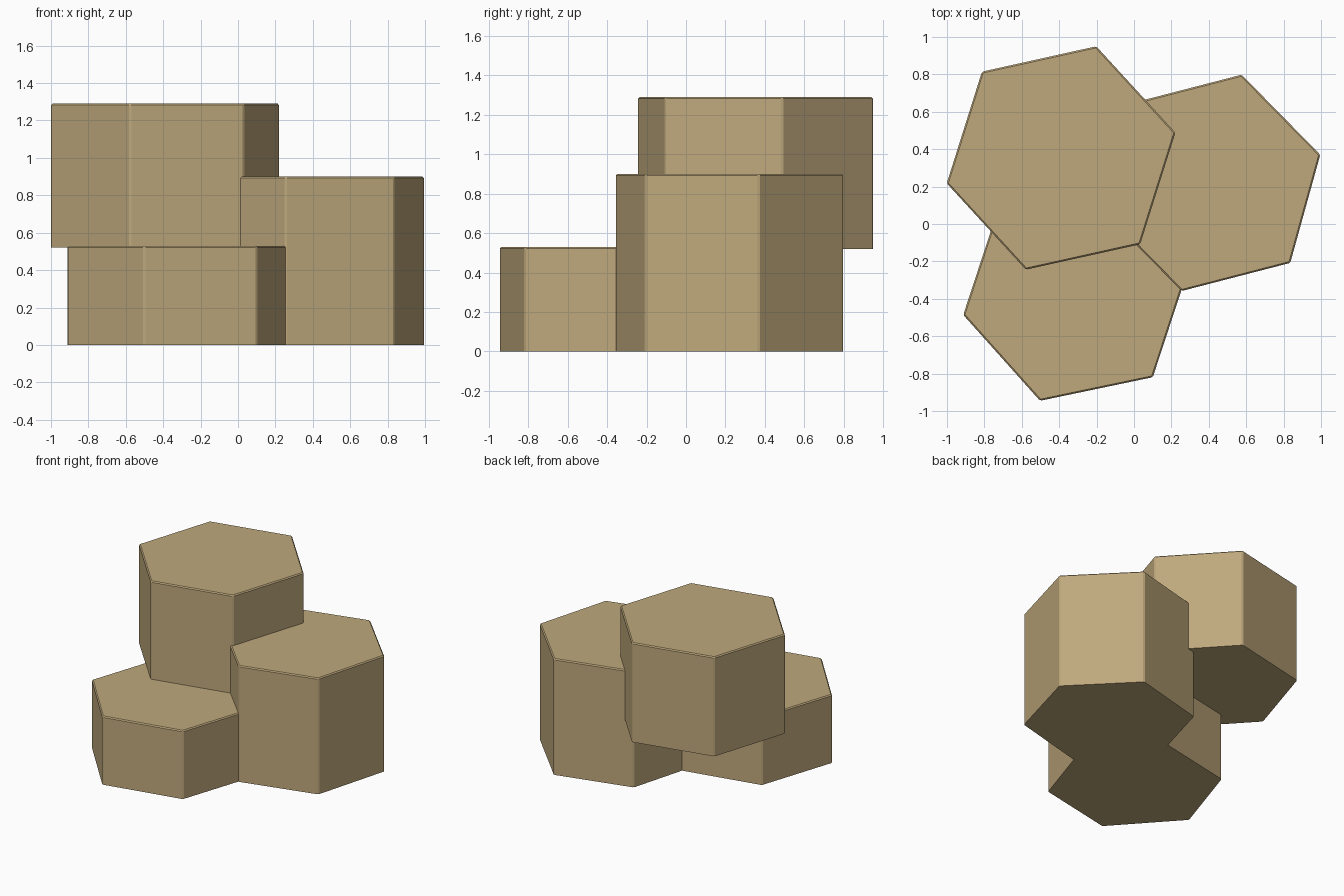
import bpy, bmesh, math

if "Cube" in bpy.data.objects:
    bpy.data.objects.remove(bpy.data.objects["Cube"])

# Single sandy stone colour
stone = bpy.data.materials.new("sandy_stone")
stone.diffuse_color = (0.52, 0.395, 0.202, 1)
stone.use_nodes = True
stone.node_tree.nodes["Principled BSDF"].inputs["Base Color"].default_value = stone.diffuse_color


def hex_column(name, cx, cy, radius, turn, z0, z1, bevel=0.008):
    """Hexagonal stone prism with slightly worn top and vertical edges."""
    bm = bmesh.new()
    ring = []
    for i in range(6):
        a = math.radians(turn + 60 * i)
        ring.append(bm.verts.new((cx + radius * math.cos(a),
                                  cy + radius * math.sin(a), z0)))
    base = bm.faces.new(ring)
    ext = bmesh.ops.extrude_face_region(bm, geom=[base], use_keep_orig=True)
    for v in ext["geom"]:
        if isinstance(v, bmesh.types.BMVert):
            v.co.z = z1
    bmesh.ops.recalc_face_normals(bm, faces=bm.faces[:])
    worn = [e for e in bm.edges if max(v.co.z for v in e.verts) > z0 + 0.01]
    bmesh.ops.bevel(bm, geom=worn, offset=bevel, segments=1,
                    affect='EDGES', profile=0.5)
    bmesh.ops.recalc_face_normals(bm, faces=bm.faces[:])
    mesh = bpy.data.meshes.new(name)
    bm.to_mesh(mesh)
    bm.free()
    mesh.materials.append(stone)
    obj = bpy.data.objects.new(name, mesh)
    bpy.context.collection.objects.link(obj)
    return obj


# Low front column, medium right column, raised back column
hex_column("low_column", -0.31, -0.36, 0.616, 11.8, 0.0, 0.53)
hex_column("medium_column", 0.415, 0.22, 0.60, 14.5, 0.0, 0.90)
hex_column("tall_column", -0.39, 0.353, 0.626, 12.5, 0.52, 1.29)
